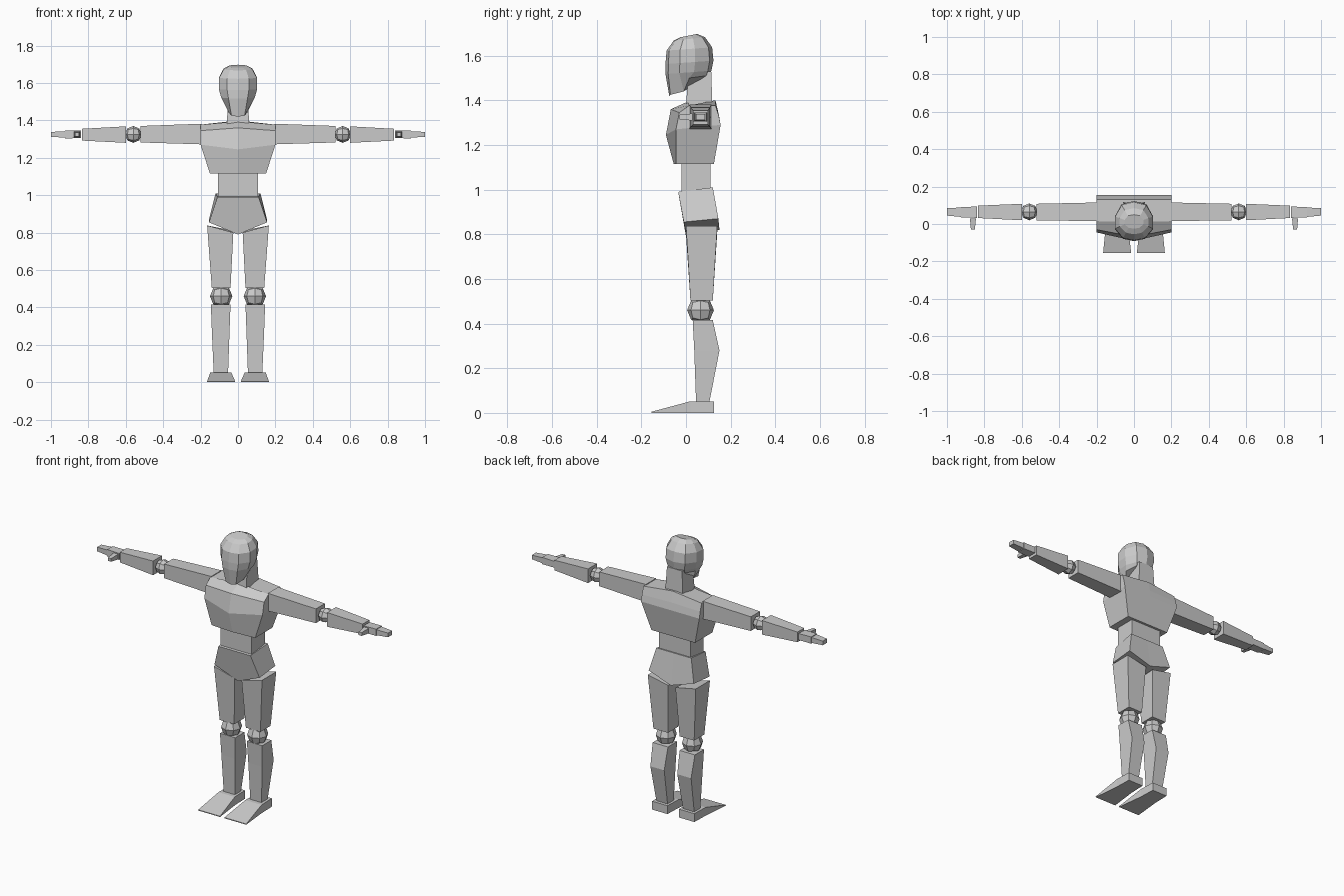
import bpy, bmesh
from mathutils import Vector


def finish(bm, name, mirror):
    bmesh.ops.recalc_face_normals(bm, faces=bm.faces[:])
    me = bpy.data.meshes.new(name)
    bm.to_mesh(me)
    bm.free()
    ob = bpy.data.objects.new(name, me)
    bpy.context.collection.objects.link(ob)
    if mirror:
        ob.modifiers.new("Mirror", "MIRROR").use_mirror_merge = False
    return ob


def loft(name, rings, mirror=False):
    """Skin a stack of equal-length rings and cap both ends."""
    bm = bmesh.new()
    vs = [[bm.verts.new(p) for p in r] for r in rings]
    n = len(vs[0])
    for a, b in zip(vs, vs[1:]):
        for i in range(n):
            j = (i + 1) % n
            bm.faces.new((a[i], a[j], b[j], b[i]))
    bm.faces.new(vs[0])
    bm.faces.new(vs[-1])
    return finish(bm, name, mirror)


def rect(axis, t, u0, u1, v0, v1):
    """Rectangle across the given axis at position t."""
    pts = []
    for u, v in ((u0, v0), (u1, v0), (u1, v1), (u0, v1)):
        p = [u, v]
        p.insert(axis, t)
        pts.append(p)
    return pts


def limb(name, axis, sections, mirror=True):
    loft(name, [rect(axis, *s) for s in sections], mirror)


def sym(half):
    """Full ring from a half ring that starts and ends on x = 0."""
    return half + [(-x, y, z) for x, y, z in half[-2:0:-1]]


def ball(name, centre, r):
    bm = bmesh.new()
    bmesh.ops.create_cube(bm, size=2)
    bmesh.ops.subdivide_edges(bm, edges=bm.edges[:], cuts=1, use_grid_fill=True)
    for v in bm.verts:
        v.co = v.co.normalized() * r + Vector(centre)
    finish(bm, name, True)


# Legs
limb("feet", 1, [(.125, .04, .145, 0, .052), (.02, .036, .148, 0, .052),
                 (-.155, .015, .165, 0, .005)])
limb("shins", 2, [(.05, .053, .13, .045, .105), (.28, .045, .14, .037, .15),
                  (.415, .04, .145, .03, .12)])
ball("knees", (.09, .065, .46), .06)
loft("thighs", [rect(2, .503, .04, .14, .02, .12),
                [(.025, 0, .80), (.165, 0, .838), (.165, .14, .838), (.025, .14, .81)]], True)

# Arms and hands
limb("upper_arms", 0, [(.195, .015, .115, 1.272, 1.382), (.522, .02, .108, 1.282, 1.37)])
ball("elbows", (.56, .065, 1.325), .045)
limb("forearms", 0, [(.598, .02, .108, 1.28, 1.368), (.835, .032, .098, 1.292, 1.355)])
limb("palms", 0, [(.84, .033, .093, 1.305, 1.345), (.925, .036, .091, 1.304, 1.346)])
limb("fingers", 0, [(.925, .038, .088, 1.308, 1.342), (1.0, .045, .085, 1.312, 1.338)])
limb("thumbs", 1, [(.03, .845, .877, 1.309, 1.341), (-.03, .851, .872, 1.315, 1.335)])

# Pelvis and waist
loft("pelvis", [
    sym([(0, 0, .79), (.155, -.01, .855), (.155, .145, .87), (0, .15, .82)]),
    sym([(0, -.035, .99), (.11, -.035, .99), (.12, .12, 1.01), (0, .12, 1.01)])])
limb("waist", 2, [(.985, -.108, .108, -.02, .11), (1.118, -.108, .108, -.02, .11)], False)

# Chest
loft("chest", [
    sym([(0, -.055, 1.115), (.15, -.045, 1.115), (.15, .125, 1.115), (0, .125, 1.115)]),
    sym([(0, -.09, 1.245), (.2, -.045, 1.27), (.2, .155, 1.29), (0, .155, 1.29)]),
    sym([(0, -.068, 1.36), (.2, -.03, 1.345), (.2, .147, 1.33), (0, .147, 1.335)]),
    sym([(0, .01, 1.395), (.2, .015, 1.377), (.2, .132, 1.377), (0, .132, 1.4)])])

# Neck
limb("neck", 2, [(1.38, -.06, .06, 0, .118), (1.53, -.052, .052, .012, .113)], False)


# Head
def head_ring(z, hx, yf, yb):
    fx = (0, .57, 1, 1, .65, 0)
    fy = (0, .06, .3, .62, .92, 1)
    return sym([(hx * a, yf + (yb - yf) * b, z + (b - .5) * .015) for a, b in zip(fx, fy)])


loft("head", [
    sym([(0, -.075, 1.42), (.035, -.07, 1.425), (.048, -.01, 1.44),
         (.075, .015, 1.5), (.055, .09, 1.51), (0, .1, 1.512)]),
    head_ring(1.525, .09, -.092, .114),
    head_ring(1.57, .102, -.092, .123),
    head_ring(1.63, .101, -.087, .117),
    head_ring(1.675, .077, -.055, .085),
    head_ring(1.69, .05, -.025, .05)])
